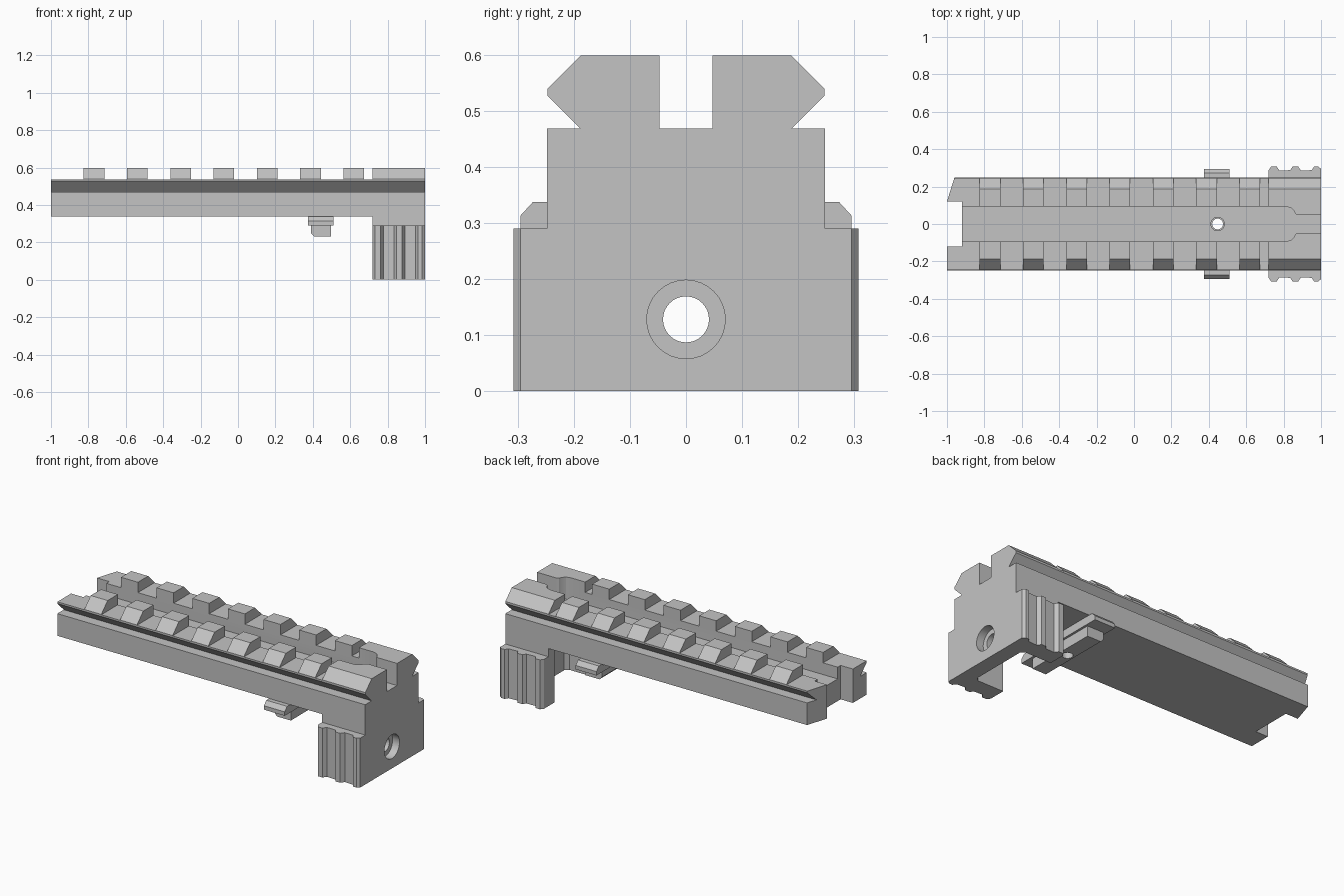
import bpy, bmesh, math
from mathutils import Vector

if "Cube" in bpy.data.objects:
    bpy.data.objects.remove(bpy.data.objects["Cube"], do_unlink=True)

grey = bpy.data.materials.new("plain_grey")
grey.use_nodes = True
grey.diffuse_color = (0.55, 0.55, 0.55, 1)
grey.node_tree.nodes["Principled BSDF"].inputs["Base Color"].default_value = (0.55, 0.55, 0.55, 1)


def prism(name, outline, axis, lo, hi):
    """Extrude a closed outline along x (points y,z), y (points x,z) or z (points x,y)."""
    place = {"x": lambda a, b, t: (t, a, b),
             "y": lambda a, b, t: (a, t, b),
             "z": lambda a, b, t: (a, b, t)}[axis]
    bm = bmesh.new()
    face = bm.faces.new([bm.verts.new(place(a, b, lo)) for a, b in outline])
    ext = bmesh.ops.extrude_face_region(bm, geom=[face])
    new = [v for v in ext["geom"] if isinstance(v, bmesh.types.BMVert)]
    bmesh.ops.translate(bm, verts=new, vec=Vector(place(0, 0, hi - lo)))
    bmesh.ops.recalc_face_normals(bm, faces=bm.faces)
    mesh = bpy.data.meshes.new(name)
    bm.to_mesh(mesh)
    bm.free()
    mesh.materials.append(grey)
    ob = bpy.data.objects.new(name, mesh)
    bpy.context.scene.collection.objects.link(ob)
    return ob


def rect(a0, a1, b0, b1):
    return [(a0, b0), (a1, b0), (a1, b1), (a0, b1)]


def circle(ca, cb, r, n=32):
    return [(ca + r * math.cos(2 * math.pi * i / n), cb + r * math.sin(2 * math.pi * i / n))
            for i in range(n)]


def mirrored(half):
    """Close a half outline by mirroring its first coordinate."""
    return half + [(-a, b) for a, b in reversed(half)]


def cut(ob, cutters):
    for c in cutters:
        c.hide_render = True
        mod = ob.modifiers.new("cut", "BOOLEAN")
        mod.operation = "DIFFERENCE"
        mod.solver = "EXACT"
        mod.object = c
    dg = bpy.context.evaluated_depsgraph_get()
    dg.update()
    mesh = bpy.data.meshes.new_from_object(ob.evaluated_get(dg))
    ob.modifiers.clear()
    ob.data = mesh
    for c in cutters:
        bpy.data.objects.remove(c, do_unlink=True)


def smooth(ob):
    bpy.ops.object.select_all(action="DESELECT")
    ob.select_set(True)
    bpy.context.view_layer.objects.active = ob
    bpy.ops.object.shade_smooth_by_angle(angle=math.radians(25))


# Dovetail rail body
profile = mirrored([(0.248, 0.338), (0.248, 0.468), (0.188, 0.468), (0.247, 0.527),
                    (0.247, 0.539), (0.188, 0.598)])
rail = prism("rail_body", profile, "x", -1, 1)

# Cross slots between the teeth
teeth = [(-0.825 + 0.2315 * i, -0.715 + 0.2315 * i) for i in range(7)] + [(0.72, 1.0)]
cutters = []
start = -1.1
for left, right in teeth:
    cutters.append(prism("slot_cutter", rect(start, left, 0.537, 0.7), "y", -0.4, 0.4))
    start = right

# Long centre channel that narrows near the block end
half = [(-1.1, 0.093), (0.815, 0.093), (0.84, 0.086), (0.855, 0.07), (0.862, 0.055),
        (0.875, 0.047), (1.1, 0.047)]
channel = half + [(x, -y) for x, y in reversed(half)]
cutters.append(prism("channel_cutter", channel, "z", 0.468, 0.7))

# End notch, slanted corner and vertical screw hole
cutters.append(prism("notch_cutter", rect(-1.1, -0.92, -0.12, 0.12), "z", 0.2, 0.75))
corner = [(-1.0, 0.12), (-0.96, 0.248), (-0.929, 0.347), (-1.2, 0.347), (-1.2, 0.12)]
cutters.append(prism("corner_cutter", corner, "z", 0.2, 0.75))
cutters.append(prism("screw_cutter", circle(0.447, 0, 0.036), "z", 0.2, 0.75))
cut(rail, cutters)
smooth(rail)

# End block: a plate with two ribbed arms, open on the inner side
ribs = [(1.0, 0.295), (0.985, 0.307)]
for x in (0.963, 0.848, 0.733):
    if x < 0.9:
        ribs += [(x + 0.045, 0.285), (x + 0.03, 0.307)]
    ribs += [(x, 0.307), (x - 0.013, 0.288)]


def c_outline(outer, inner=0.19, plate=0.91):
    side = outer + [(0.72, inner), (plate - 0.02, inner), (plate, inner - 0.02)]
    return side + [(x, -y) for x, y in reversed(side)]


block = prism("end_block", c_outline(ribs), "z", 0, 0.29)
cut(block, [prism("bore_cutter", circle(0, 0.128, 0.041), "x", 0.6, 1.1),
            prism("counterbore_cutter", circle(0, 0.128, 0.07), "x", 0.955, 1.1)])
smooth(block)
prism("block_neck", c_outline([(1.0, 0.248), (0.72, 0.248)]), "z", 0.29, 0.34)

# Cross clamp under the rail
bar = prism("clamp_bar", mirrored([(0.295, 0.29), (0.295, 0.313), (0.273, 0.337)]),
            "x", 0.375, 0.51)
foot = prism("clamp_foot", [(0.39, 0.29), (0.39, 0.248), (0.408, 0.23), (0.497, 0.23), (0.497, 0.29)],
             "y", -0.22, 0.22)
for part in (bar, foot):
    cut(part, [prism("clamp_hole_cutter", circle(0.447, 0, 0.029), "z", 0.1, 0.5)])
    smooth(part)
